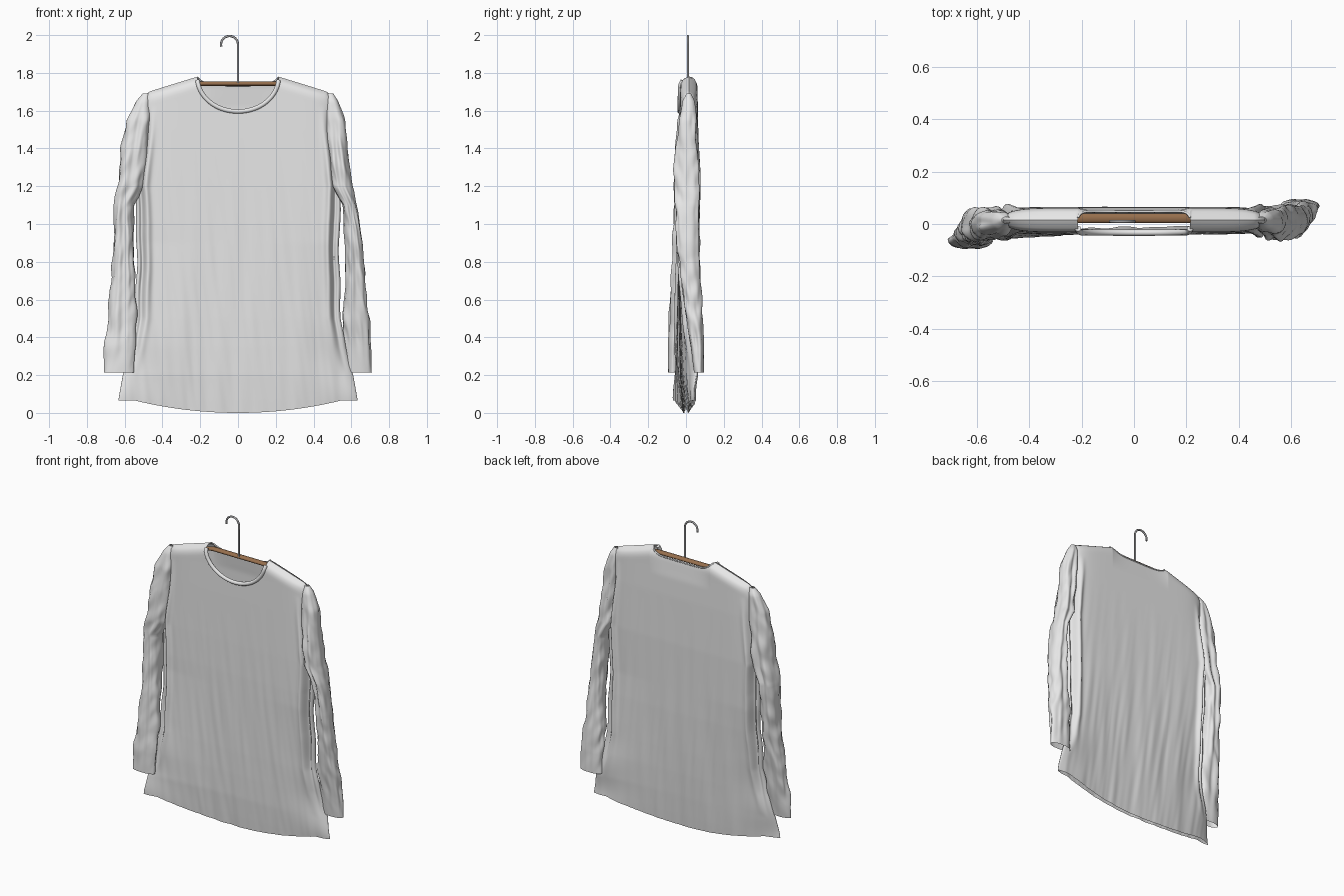
import bpy, bmesh, math
from mathutils import Vector, noise

if "Cube" in bpy.data.objects:
    bpy.data.objects.remove(bpy.data.objects["Cube"])


def material(name, rgb):
    m = bpy.data.materials.new(name)
    m.diffuse_color = (*rgb, 1)
    m.use_nodes = True
    m.node_tree.nodes["Principled BSDF"].inputs["Base Color"].default_value = m.diffuse_color
    return m


cloth = material("off_white_cloth", (0.80, 0.80, 0.80))
wood = material("brown_wood", (0.31, 0.16, 0.075))
metal = material("grey_metal", (0.36, 0.36, 0.37))


def lerp(table, t):
    """Interpolation of rows (t, a, b, ...) with falling t."""
    if t >= table[0][0]:
        return table[0][1:]
    for p, q in zip(table, table[1:]):
        if t >= q[0]:
            k = (p[0] - t) / (p[0] - q[0])
            return [a + (b - a) * k for a, b in zip(p[1:], q[1:])]
    return table[-1][1:]


def mesh_object(name, rows, mat, closed=False):
    """Quad grid from rows of points."""
    bm = bmesh.new()
    vs = [[bm.verts.new(p) for p in r] for r in rows]
    n = len(rows[0])
    for a, b in zip(vs, vs[1:]):
        for i in range(n if closed else n - 1):
            j = (i + 1) % n
            bm.faces.new((a[i], a[j], b[j], b[i]))
    bmesh.ops.remove_doubles(bm, verts=bm.verts, dist=0.0002)
    bmesh.ops.recalc_face_normals(bm, faces=bm.faces)
    for f in bm.faces:
        f.smooth = True
    me = bpy.data.meshes.new(name)
    bm.to_mesh(me)
    bm.free()
    me.materials.append(mat)
    ob = bpy.data.objects.new(name, me)
    bpy.context.collection.objects.link(ob)
    return ob


def tube(name, pts, radius, mat):
    cu = bpy.data.curves.new(name, 'CURVE')
    cu.dimensions = '3D'
    cu.bevel_depth, cu.bevel_resolution, cu.use_fill_caps = radius, 3, True
    sp = cu.splines.new('POLY')
    sp.points.add(len(pts) - 1)
    for p, c in zip(sp.points, pts):
        p.co = (*c, 1)
    sp.use_smooth = True
    cu.materials.append(mat)
    ob = bpy.data.objects.new(name, cu)
    bpy.context.collection.objects.link(ob)
    return ob


# ---- shirt body: front and back sheets meeting at shoulders and sides ----
NECK = 0.215
# z, half width, half thickness, centre y
BODY = [(1.80, .50, .045, .015), (1.66, .50, .047, .015), (1.5, .512, .05, .015),
        (1.2, .55, .052, .013), (1.0, .537, .05, .01), (.75, .537, .046, .008),
        (.5, .545, .04, .004), (.35, .57, .035, .002), (.2, .61, .028, 0),
        (.07, .633, .018, 0), (0, .638, .012, 0)]


def shoulder(x):
    x = abs(x)
    if x < NECK:
        return 1.78
    return 1.78 - 0.088 * (x - NECK) / (0.5 - NECK) - 0.03 * max(0, (x - .46) / .04) ** 2


def top_edge(x, side):
    k = min(1, abs(x) / NECK)
    if k >= 1:
        return shoulder(x)
    return 1.78 - (0.18 * math.sqrt(1 - k * k) if side < 0 else 0.042 * (1 - k ** 6))


def body_point(s, z, side):
    w, d, yc = lerp(BODY, z)
    a, x = abs(s), s * w
    h = min(1, max(0, shoulder(s * .5) - z) / 0.06)
    f = math.sqrt(max(0, 1 - (1 - h) ** 2)) * math.sqrt(max(0, 1 - a ** 9))
    if side > 0 and a < NECK * 2:      # back neck leans in against the hanger
        f *= 1 - .25 * max(0, 1 - (1.74 - z) / .12) * (1 - (a / NECK / 2) ** 4)
    low = min(1, max(0, (1.5 - z) / 1.0))
    # soft vertical ripples and the deep fold next to each sleeve
    rip = low * .005 * noise.noise(Vector((x * 14, z * 1.1, side * 7)))
    rip += low * .003 * noise.noise(Vector((x * 28 + z * 3, z * 1.8, side * 3)))
    mid = min(1, max(0, (1.62 - z) / .35)) * min(1, max(0, (z - .2) / .5))
    fold = mid * (.027 * math.exp(-((a - .89) / .035) ** 2)
                  - .045 * math.exp(-((a - .945) / .024) ** 2))
    tilt = .085 * x * max(0, min(1, (0.9 - z) / .7)) * a
    wave = .014 * a ** 4 * math.sin(z * 17 + s * 3) * max(0, 1 - z / .6)
    return (x + .004 * mid * a ** 8 * math.sin(z * 19 + s),
            yc + tilt + wave + side * f * (d + fold + rip), z)


half = [NECK * 2 * math.sin(i / 30 * math.pi / 2) for i in range(31)]
half += [NECK * 2 + (1 - NECK * 2) * math.sin(i / 50 * math.pi / 2) for i in range(1, 51)]
cols = [-v for v in half[:0:-1]] + half
NZ = 110
for side, name in ((-1, "shirt_front"), (1, "shirt_back")):
    rows = []
    for j in range(NZ + 1):
        r = []
        for s in cols:
            zt = top_edge(s * .5, side)
            zb = .065 * min(1, (abs(s) * .64 / .55) ** 2)
            r.append(body_point(s, zt + (zb - zt) * j / NZ, side))
        rows.append(r)
    mesh_object(name, rows, cloth)

# ---- neck band along the front neckline, thin edge at the back ----
for side, radius, name in ((-1, .012, "front_neck_band"), (1, .005, "back_neck_band")):
    ring = []
    for i in range(41):
        s = -side * math.sin((i / 40 - .5) * math.pi) * NECK * 2 * .995
        p = body_point(s, top_edge(s * .5, side), side)
        ring.append((p[0], p[1], p[2] - .004))
    tube(name, ring, radius, cloth)

# ---- sleeves: z, inner x, outer x, half depth, centre y ----
SLEEVES = {
    1: [(1.69, .47, .505, .012, .015), (1.65, .465, .53, .035, .013), (1.55, .465, .565, .052, .01),
        (1.4, .475, .58, .064, .005), (1.2, .50, .605, .075, .005), (1.1, .555, .63, .072, .005),
        (.9, .568, .66, .065, .012), (.7, .568, .675, .058, .025), (.5, .555, .693, .05, .045),
        (.35, .56, .70, .04, .06), (.215, .56, .71, .028, .068)],
    -1: [(1.69, .47, .505, .012, .015), (1.65, .465, .54, .035, .013), (1.55, .465, .59, .052, .005),
         (1.4, .475, .615, .064, 0), (1.2, .50, .64, .075, 0), (1.1, .552, .655, .072, 0),
         (.9, .55, .66, .065, -.01), (.7, .55, .672, .058, -.025), (.5, .54, .69, .05, -.045),
         (.35, .545, .70, .04, -.058), (.215, .55, .71, .028, -.068)]}
for sx, name in ((1, "right_sleeve"), (-1, "left_sleeve")):
    rows = []
    for j in range(121):
        z = 1.69 + (.215 - 1.69) * j / 120
        xi, xo, d, yc = lerp(SLEEVES[sx], z)
        cx, hw = (xi + xo) / 2, (xo - xi) / 2
        amp = min(1, (1.69 - z) / .15) * min(1, .3 + (z - .215) / .25)
        twist = .35 * math.sin(z * 5 + sx) * amp
        r = []
        for i in range(48):
            a = 2 * math.pi * i / 48
            c, n = math.cos(a), math.sin(a)
            # crumpled cloth: slanted wrinkles plus long folds
            k = 1 + amp * (.17 * noise.noise(Vector((c * 1.4 + sx * 9, n * 1.4, z * 11 + c)))
                           + .12 * noise.noise(Vector((c * 2.5, n * 2.5 + sx * 5, z * 5))))
            y = d * k * n * (1 - .25 * math.exp(-(c / .3) ** 2) * amp)
            x = hw * k * c + .25 * twist * y
            r.append((sx * (cx + x), yc + y, z))
        rows.append(r)
    mesh_object(name, rows, cloth, True)

# ---- wooden hanger bar inside the shoulders ----
rows = []
for i in range(41):
    x = -.47 + .94 * i / 40
    z = 1.743 - max(0, abs(x) - .2) * .31
    rows.append([(x, .022 + .019 * math.cos(t), z + .012 * math.sin(t))
                 for t in (2 * math.pi * k / 16 for k in range(16))])
mesh_object("hanger_bar", rows, wood, True)

# ---- metal hook ----
hook = [(0, .01, 1.745), (0, .01, 1.85), (0, .01, 1.95)]
hook += [(-.045 + .045 * math.cos(a), .01, 1.95 + .045 * math.sin(a))
         for a in (math.pi * i / 16 * 1.08 for i in range(1, 17))]
tube("hanger_hook", hook, 0.006, metal)
